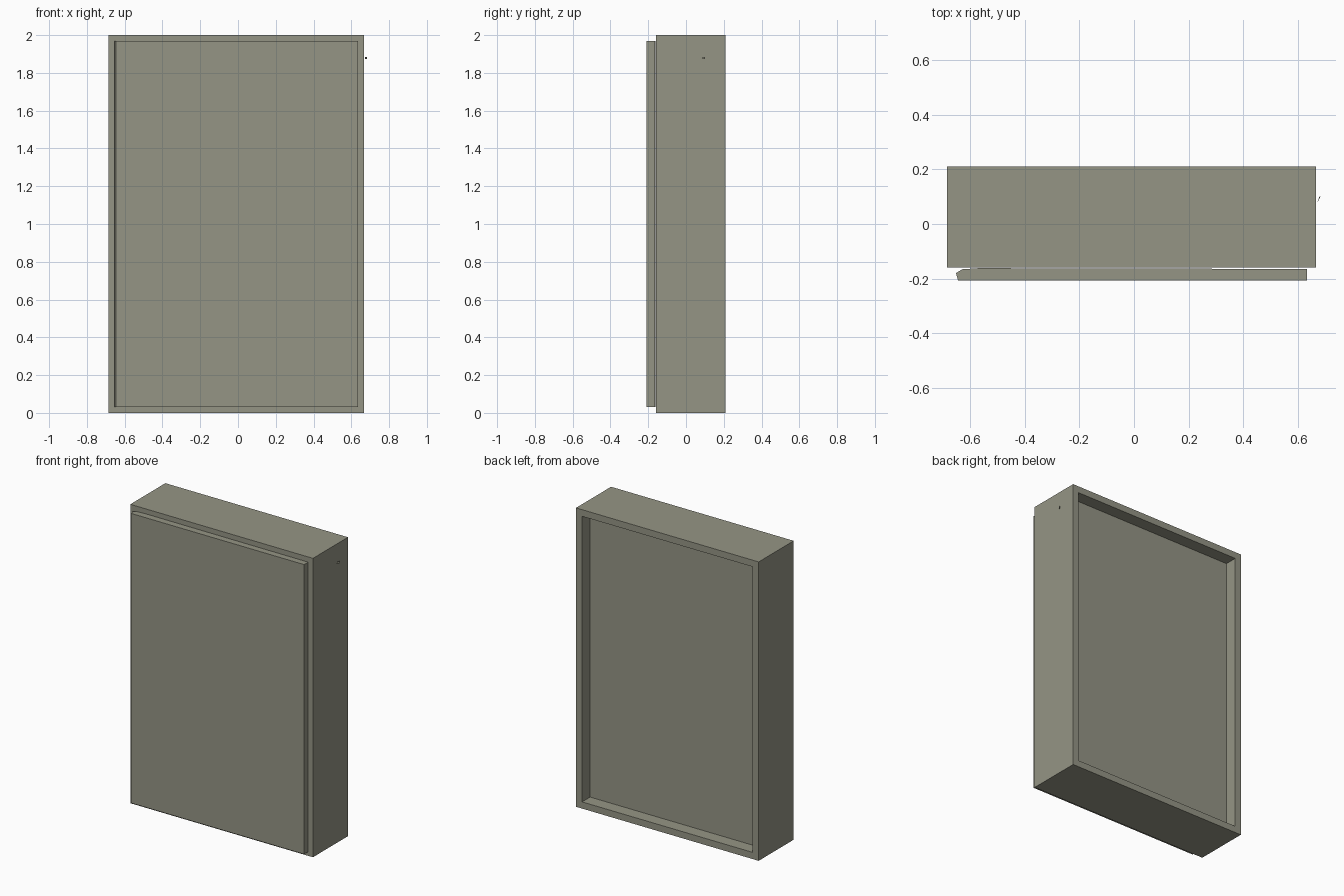
import bpy, bmesh

if "Cube" in bpy.data.objects:
    bpy.data.objects.remove(bpy.data.objects["Cube"])

paint = bpy.data.materials.new("warm grey")
paint.diffuse_color = (0.30, 0.30, 0.235, 1)
paint.use_nodes = True
paint.node_tree.nodes["Principled BSDF"].inputs["Base Color"].default_value = paint.diffuse_color


def finish(bm, name):
    bmesh.ops.recalc_face_normals(bm, faces=bm.faces)
    mesh = bpy.data.meshes.new(name)
    bm.to_mesh(mesh)
    bm.free()
    obj = bpy.data.objects.new(name, mesh)
    bpy.context.collection.objects.link(obj)
    mesh.materials.append(paint)
    return obj


def box(bm, lo, hi):
    verts = bmesh.ops.create_cube(bm, size=1)["verts"]
    for v in verts:
        for i in range(3):
            v.co[i] = lo[i] if v.co[i] < 0 else hi[i]


def prism(name, outline, z0, z1):
    bm = bmesh.new()
    face = bm.faces.new([bm.verts.new((x, y, z0)) for x, y in outline])
    up = bmesh.ops.extrude_face_region(bm, geom=[face])["geom"]
    for v in up:
        if isinstance(v, bmesh.types.BMVert):
            v.co.z = z1
    # extruding leaves the bottom cap behind only if it is rebuilt
    if not any(all(abs(v.co.z - z0) < 1e-6 for v in f.verts) for f in bm.faces):
        bm.faces.new([v for v in bm.verts if abs(v.co.z - z0) < 1e-6])
    return finish(bm, name)


# Cabinet body with a recessed back
bm = bmesh.new()
box(bm, (-0.685, -0.16, 0), (0.667, 0.21, 2))
bm.faces.ensure_lookup_table()
bm.normal_update()
back = max(bm.faces, key=lambda f: f.calc_center_median().y)
bmesh.ops.inset_region(bm, faces=[back], thickness=0.063)
moved = bmesh.ops.extrude_face_region(bm, geom=[back])["geom"]
for v in moved:
    if isinstance(v, bmesh.types.BMVert):
        v.co.y = 0.125
if back.is_valid:
    bmesh.ops.delete(bm, geom=[back], context='FACES_ONLY')
finish(bm, "cabinet_body")

# Front door slab with a chamfered hinge side
prism("front_door", [(-0.645, -0.208), (0.635, -0.208), (0.635, -0.165),
                     (-0.57, -0.162), (-0.63, -0.166), (-0.653, -0.18)], 0.03, 1.968)

# Tiny chip beside the right wall
prism("side_chip", [(0.672, 0.078), (0.684, 0.1), (0.68, 0.1)], 1.873, 1.885)
